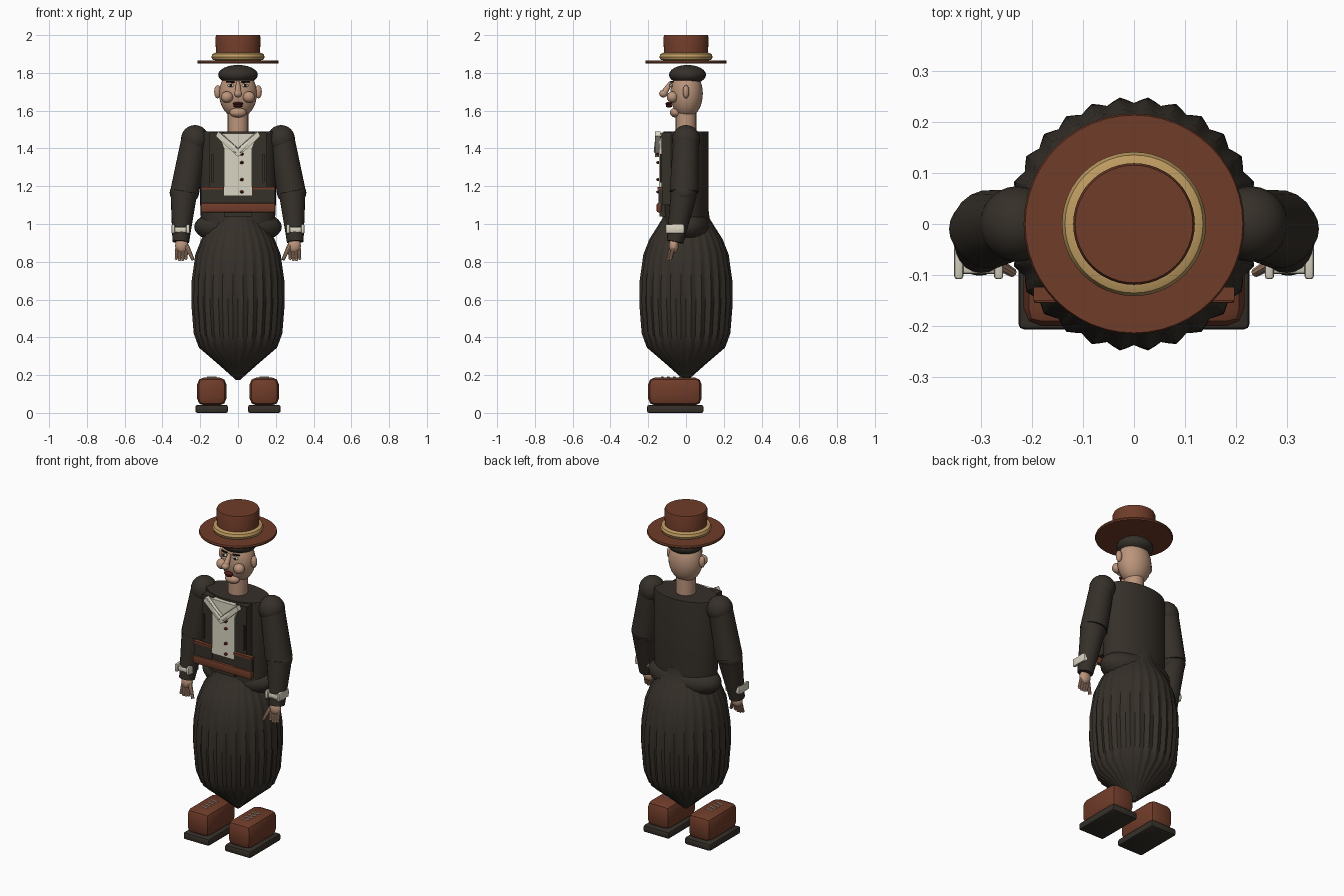
import bpy, bmesh, math
from mathutils import Vector

if "Cube" in bpy.data.objects:
    bpy.data.objects.remove(bpy.data.objects["Cube"])


def material(name, rgb):
    m = bpy.data.materials.new(name)
    m.use_nodes = True
    m.diffuse_color = (*rgb, 1)
    m.node_tree.nodes["Principled BSDF"].inputs["Base Color"].default_value = (*rgb, 1)
    return m


DARK = material("charcoal cloth", (0.036, 0.029, 0.022))
BROWN = material("brown leather", (0.16, 0.045, 0.022))
SKIN = material("skin", (0.50, 0.30, 0.20))
WHITE = material("off white linen", (0.70, 0.66, 0.54))
GOLD = material("gold band", (0.52, 0.33, 0.12))
RED = material("dark red", (0.09, 0.012, 0.01))
BLACK = material("black", (0.008, 0.007, 0.006))


def finish(name, bm, mat, smooth=True):
    bmesh.ops.recalc_face_normals(bm, faces=bm.faces)
    me = bpy.data.meshes.new(name)
    bm.to_mesh(me)
    bm.free()
    me.materials.append(mat)
    ob = bpy.data.objects.new(name, me)
    bpy.context.collection.objects.link(ob)
    if smooth:
        bpy.ops.object.select_all(action="DESELECT")
        ob.select_set(True)
        bpy.context.view_layer.objects.active = ob
        bpy.ops.object.shade_smooth_by_angle(angle=math.radians(35))
    return ob


def ball(name, loc, size, mat, seg=24):
    bm = bmesh.new()
    bmesh.ops.create_uvsphere(bm, u_segments=seg, v_segments=seg // 2, radius=1)
    bmesh.ops.scale(bm, vec=size, verts=bm.verts)
    bmesh.ops.translate(bm, vec=loc, verts=bm.verts)
    return finish(name, bm, mat)


def limb(name, a, b, r1, r2, mat, seg=20):
    a, b = Vector(a), Vector(b)
    bm = bmesh.new()
    bmesh.ops.create_cone(bm, cap_ends=True, segments=seg, radius1=r1, radius2=r2, depth=(b - a).length)
    ob = finish(name, bm, mat)
    ob.location = (a + b) / 2
    ob.rotation_euler = (b - a).to_track_quat("Z", "Y").to_euler()
    return ob


def box(name, lo, hi, mat, bevel=0.0, segments=2):
    lo, hi = Vector(lo), Vector(hi)
    bm = bmesh.new()
    bmesh.ops.create_cube(bm, size=1)
    bmesh.ops.scale(bm, vec=hi - lo, verts=bm.verts)
    bmesh.ops.translate(bm, vec=(lo + hi) / 2, verts=bm.verts)
    if bevel:
        bmesh.ops.bevel(bm, geom=bm.edges[:], offset=bevel, segments=segments, affect="EDGES", profile=0.5)
    return finish(name, bm, mat, bool(bevel))


def lathe(name, profile, mat, seg=48, sx=1, sy=1, pleats=0):
    # profile rows are (radius, height, pleat depth)
    bm = bmesh.new()
    rings = []
    for r, z, d in profile:
        ring = []
        for i in range(seg):
            t = math.tau * i / seg
            q = r - d * (0.5 + 0.5 * math.cos(pleats * t))
            ring.append(bm.verts.new((q * sx * math.cos(t), q * sy * math.sin(t), z)))
        rings.append(ring)
    for low, high in zip(rings, rings[1:]):
        for i in range(seg):
            j = (i + 1) % seg
            bm.faces.new((low[i], low[j], high[j], high[i]))
    bm.faces.new(rings[0])
    bm.faces.new(rings[-1])
    return finish(name, bm, mat)


def plate(name, outline, y0, y1, mat):
    # outline in x and z, thickened along y
    bm = bmesh.new()
    face = bm.faces.new([bm.verts.new((x, y0, z)) for x, z in outline])
    new = bmesh.ops.extrude_face_region(bm, geom=[face])["geom"]
    bmesh.ops.translate(bm, vec=(0, y1 - y0, 0), verts=[v for v in new if isinstance(v, bmesh.types.BMVert)])
    return finish(name, bm, mat, False)


# hat
lathe("hat_brim", [(0.213, 1.85, 0), (0.216, 1.857, 0), (0.213, 1.866, 0)], BROWN)
lathe("hat_crown", [(0.116, 1.86, 0), (0.119, 1.99, 0), (0.115, 2.0, 0)], BROWN)
lathe("hat_band", [(0.118, 1.866, 0), (0.135, 1.87, 0), (0.141, 1.885, 0),
                   (0.135, 1.9, 0), (0.118, 1.907, 0)], GOLD)

# head
ball("hair", (0, 0.008, 1.79), (0.105, 0.098, 0.052), DARK)
ball("head", (0, 0.003, 1.69), (0.1, 0.086, 0.13), SKIN, 32)
limb("neck", (0, 0, 1.47), (0, 0, 1.62), 0.055, 0.055, SKIN)
ball("chin", (0, -0.055, 1.59), (0.045, 0.03, 0.026), SKIN)
limb("nose_bridge", (0, -0.115, 1.695), (0, -0.08, 1.75), 0.018, 0.01, SKIN, 12)
ball("nose_tip", (0, -0.12, 1.69), (0.022, 0.022, 0.02), SKIN)
ball("upper_lip", (0, -0.092, 1.637), (0.028, 0.018, 0.009), RED, 16)
ball("lower_lip", (0, -0.09, 1.625), (0.024, 0.017, 0.009), RED, 16)

# skirt, hips and torso
lathe("skirt", [(0.012, 0.175, 0), (0.11, 0.262, 0.006), (0.208, 0.345, 0.01), (0.236, 0.42, 0.012),
                (0.249, 0.58, 0.012), (0.247, 0.70, 0.01), (0.227, 0.84, 0.008), (0.195, 0.92, 0.006),
                (0.15, 0.99, 0.004), (0.125, 1.03, 0), (0.12, 1.07, 0)], DARK, 112, pleats=28)
ball("hips", (0, 0.01, 0.985), (0.232, 0.122, 0.098), DARK, 32)
lathe("torso", [(0.195, 1.0, 0), (0.2, 1.1, 0), (0.2, 1.47, 0), (0.196, 1.49, 0)], DARK, sy=0.6)

# shirt front and its fastenings
plate("shirt_front", [(-0.075, 1.15), (0.075, 1.15), (0.075, 1.4), (0.105, 1.48),
                      (-0.105, 1.48), (-0.075, 1.4)], -0.142, -0.09, WHITE)
for z in (1.17, 1.235, 1.325, 1.37):
    ball("shirt_button", (0.02, -0.146, z), (0.01, 0.012, 0.008), RED, 12)
box("waist_panel", (-0.075, -0.14, 1.04), (0.075, -0.09, 1.15), DARK)
box("belt", (-0.197, -0.155, 1.062), (0.197, -0.13, 1.11), BROWN, 0.006)

for side, s in (("left", 1), ("right", -1)):
    def at(x, y, z):
        return (s * x, y, z)

    def sbox(name, x0, x1, ys, zs, mat, bevel=0.0):
        xs = sorted((s * x0, s * x1))
        return box(f"{side}_{name}", (xs[0], ys[0], zs[0]), (xs[1], ys[1], zs[1]), mat, bevel)

    # face
    ball(f"{side}_ear", at(0.108, 0.0, 1.7), (0.018, 0.017, 0.035), SKIN)
    ball(f"{side}_cheek", at(0.058, -0.072, 1.672), (0.032, 0.03, 0.03), SKIN)
    ball(f"{side}_eye", at(0.038, -0.078, 1.733), (0.017, 0.008, 0.009), WHITE, 16)
    ball(f"{side}_pupil", at(0.038, -0.084, 1.733), (0.008, 0.004, 0.008), BLACK, 12)
    limb(f"{side}_eyebrow", at(0.02, -0.08, 1.752), at(0.062, -0.07, 1.753), 0.005, 0.004, BLACK, 8)

    # jacket front
    sbox("jacket_panel", 0.075, 0.15, (-0.13, -0.06), (1.1, 1.485), DARK)
    sbox("pocket_welt", 0.13, 0.14, (-0.138, -0.1), (1.22, 1.37), DARK)
    sbox("waist_flap", 0.075, 0.195, (-0.145, -0.125), (1.1, 1.185), DARK)
    sbox("flap_trim", 0.075, 0.197, (-0.15, -0.123), (1.182, 1.195), BROWN)
    plate(f"{side}_collar", [(0, 1.355), (s * 0.118, 1.465), (s * 0.105, 1.49), (0, 1.4)], -0.165, -0.135, WHITE)
    limb(f"{side}_collar_roll", at(0.006, -0.155, 1.385), at(0.105, -0.145, 1.475), 0.016, 0.016, WHITE, 12)

    # arm
    ball(f"{side}_shoulder", at(0.228, 0, 1.447), (0.074, 0.074, 0.077), DARK)
    limb(f"{side}_upper_arm", at(0.232, 0, 1.45), at(0.282, -0.01, 1.17), 0.068, 0.077, DARK)
    ball(f"{side}_elbow", at(0.284, -0.01, 1.165), (0.078, 0.066, 0.062), DARK)
    limb(f"{side}_forearm", at(0.287, -0.012, 1.16), at(0.303, -0.058, 0.905), 0.07, 0.044, DARK)
    sbox("cuff_back", 0.256, 0.352, (-0.055, -0.008), (0.955, 0.992), WHITE, 0.008)
    for x in (0.262, 0.34):
        sbox("cuff_side", x - 0.006, x + 0.012, (-0.108, -0.01), (0.95, 0.998), WHITE, 0.006)
    sbox("cuff_front", 0.262, 0.346, (-0.098, -0.06), (0.955, 0.985), WHITE, 0.008)

    # hand
    ball(f"{side}_palm", at(0.298, -0.065, 0.885), (0.035, 0.025, 0.04), SKIN)
    for i in range(4):
        x = 0.272 + i * 0.017
        tip = at(x + 0.004, -0.082, 0.808 + 0.006 * abs(i - 1.5))
        limb(f"{side}_finger", at(x, -0.068, 0.87), tip, 0.0095, 0.008, SKIN, 10)
        ball(f"{side}_fingertip", tip, (0.008, 0.008, 0.008), SKIN, 10)
    limb(f"{side}_thumb", at(0.272, -0.075, 0.885), at(0.238, -0.095, 0.81), 0.013, 0.009, SKIN, 10)

    # shoe
    sbox("sole", 0.053, 0.226, (-0.206, 0.092), (0.0, 0.042), DARK, 0.01)
    sbox("shoe", 0.062, 0.216, (-0.2, 0.082), (0.04, 0.187), BROWN, 0.035)
    for i in range(4):
        y = -0.13 + i * 0.032
        limb(f"{side}_lace", at(0.115, y, 0.188), at(0.163, y + 0.01, 0.188), 0.004, 0.004, WHITE, 8)
